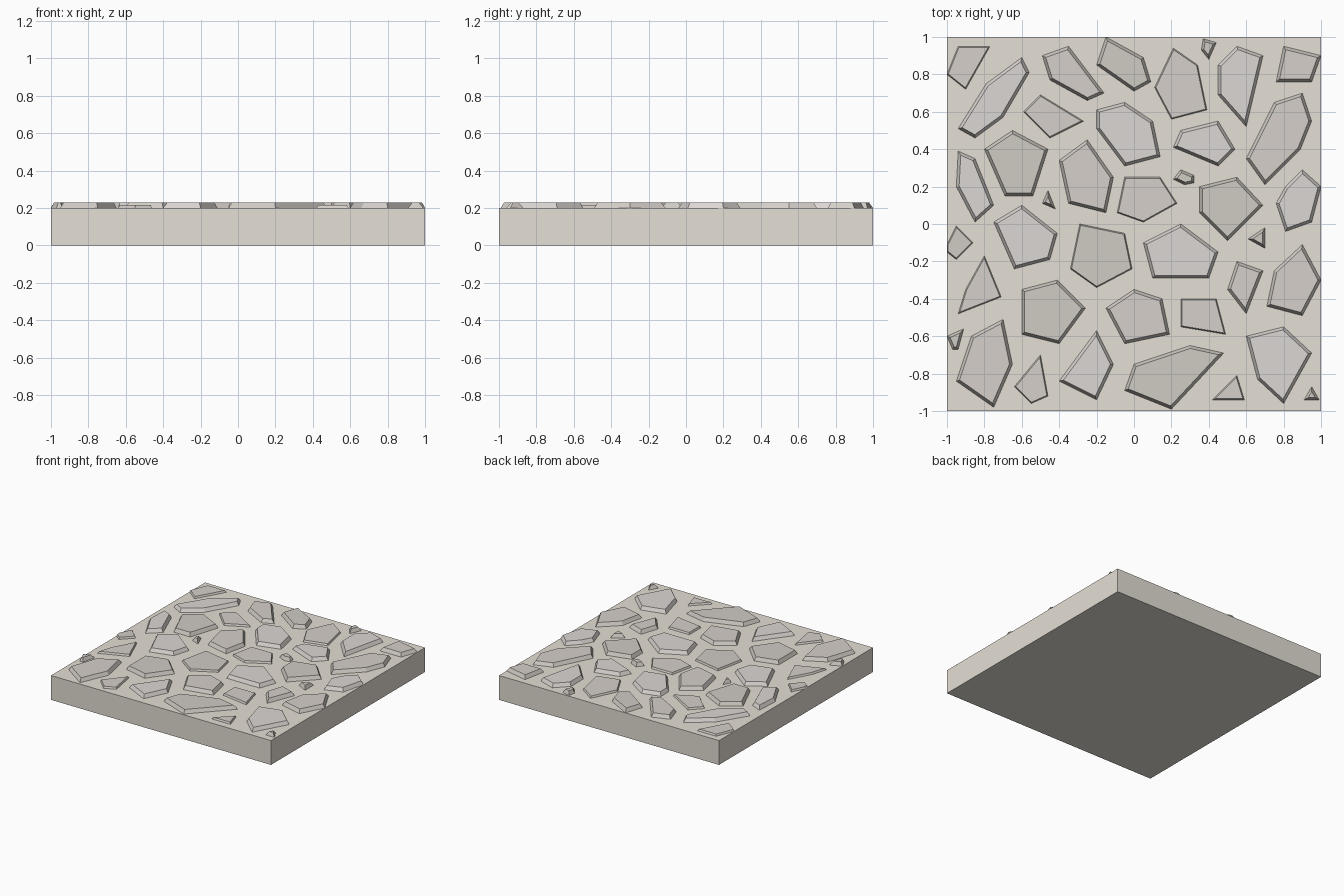
import bpy, bmesh

SLAB_TOP = 0.20


def material(name, rgb):
    m = bpy.data.materials.new(name)
    m.diffuse_color = (*rgb, 1)
    return m


MORTAR = material("mortar", (0.78, 0.74, 0.665))
LIGHT = material("light_stone", (0.715, 0.68, 0.655))
MID = material("mid_stone", (0.67, 0.63, 0.59))
DARK = material("dark_stone", (0.63, 0.595, 0.55))


def finish(name, bm, mat):
    me = bpy.data.meshes.new(name)
    bm.to_mesh(me)
    bm.free()
    me.materials.append(mat)
    ob = bpy.data.objects.new(name, me)
    bpy.context.collection.objects.link(ob)


def stone(name, mat, *outline, height=0.03, rim=0.015):
    """Flat stone: clockwise outline at slab level, sloped rim, flat top."""
    bm = bmesh.new()
    face = bm.faces.new([bm.verts.new((x, y, SLAB_TOP)) for x, y in reversed(outline)])
    bm.normal_update()
    bmesh.ops.inset_region(bm, faces=[face], thickness=rim, use_even_offset=True,
                           use_boundary=True)
    for v in face.verts:
        v.co.z = SLAB_TOP + height
    finish(name, bm, mat)


def raised(mat, *outline):
    stone("raised_stone", mat, *outline)


def low(mat, *outline):
    stone("low_stone", mat, *outline, height=0.015, rim=0.006)


def pebble(*outline):
    stone("pebble", DARK, *outline, rim=0.013)


# Mortar slab
bm = bmesh.new()
bmesh.ops.create_cube(bm, size=1)
for v in bm.verts:
    v.co = (v.co.x * 2, v.co.y * 2, (v.co.z + 0.5) * SLAB_TOP)
finish("mortar_slab", bm, MORTAR)

# Raised stones, back rows
raised(LIGHT, (-.60, .89), (-.56, .81), (-.70, .57), (-.85, .46), (-.94, .51), (-.79, .75))
raised(MID, (-.49, .90), (-.35, .95), (-.16, .70), (-.25, .66), (-.45, .77))
raised(DARK, (-.15, 1.0), (.05, .89), (.09, .76), (0, .71), (-.20, .85))
raised(LIGHT, (.55, .95), (.69, .90), (.60, .52), (.45, .69), (.45, .85))
raised(MID, (.80, .95), (1.0, .90), (.95, .76), (.76, .76))
raised(MID, (.90, .70), (.95, .55), (.89, .40), (.70, .21), (.60, .35), (.75, .65))

# Raised stones, middle rows
raised(LIGHT, (-.05, .65), (.10, .55), (.14, .36), (-.05, .31), (-.20, .51), (-.20, .61))
raised(LIGHT, (.25, .50), (.45, .55), (.54, .40), (.45, .31), (.21, .41))
raised(DARK, (-.65, .50), (-.46, .40), (-.54, .15), (-.69, .15), (-.80, .40))
raised(LIGHT, (-.94, .39), (-.85, .35), (-.75, .10), (-.85, .01), (-.95, .20))
raised(MID, (-.25, .45), (-.11, .25), (-.15, .06), (-.35, .11), (-.40, .34))
raised(DARK, (.55, .25), (.69, .10), (.50, -.09), (.35, .06), (.35, .20))
raised(LIGHT, (.90, .29), (1.0, .20), (.95, .01), (.81, -.04), (.76, .11), (.81, .20))
raised(LIGHT, (-.60, .10), (-.41, -.05), (-.45, -.19), (-.64, -.24), (-.75, .01))
raised(LIGHT, (.25, 0), (.45, -.15), (.40, -.29), (.10, -.29), (.05, -.10))

# Raised stones, front rows
raised(MID, (.55, -.20), (.69, -.25), (.60, -.48), (.50, -.35))
raised(MID, (.90, -.11), (1.0, -.30), (.90, -.49), (.71, -.44), (.75, -.25))
raised(DARK, (-.41, -.30), (-.26, -.45), (-.40, -.64), (-.60, -.59), (-.60, -.35))
raised(MID, (0, -.35), (.15, -.40), (.19, -.59), (-.05, -.64), (-.15, -.45))
raised(MID, (-.70, -.51), (-.65, -.75), (-.75, -.98), (-.95, -.84), (-.87, -.60))
raised(LIGHT, (-.20, -.57), (-.11, -.75), (-.20, -.94), (-.40, -.84))
raised(DARK, (.30, -.65), (.48, -.69), (.20, -.99), (-.05, -.89), (0, -.75))
raised(LIGHT, (.80, -.55), (.95, -.69), (.80, -.96), (.66, -.83), (.60, -.60))

# Low, thinner stones
low(MID, (-.94, .95), (-.77, .95), (-.90, .72), (-1.0, .80))
low(MID, (.21, .94), (.34, .85), (.39, .61), (.20, .56), (.11, .73))
low(MID, (-.50, .69), (-.27, .55), (-.45, .46), (-.59, .60))
low(MID, (-.05, .25), (.14, .25), (.23, .11), (.05, .01), (-.09, .06))
low(DARK, (-.29, 0), (-.05, -.05), (-.01, -.24), (-.20, -.34), (-.34, -.24))
low(MID, (-.80, -.17), (-.71, -.39), (-.94, -.48), (-.90, -.35))
low(MID, (.25, -.40), (.44, -.40), (.49, -.59), (.25, -.55))
low(MID, (-.50, -.70), (-.46, -.92), (-.55, -.96), (-.64, -.87))
low(MID, (.55, -.81), (.59, -.94), (.42, -.94))
low(DARK, (-.95, -.01), (-.86, -.10), (-.95, -.19), (-1.0, -.15), (-1.0, -.11))

# Pebbles
pebble((.37, .99), (.44, .97), (.40, .88), (.36, .93))
pebble((-.46, .18), (-.42, .08), (-.49, .11))
pebble((.25, .29), (.32, .26), (.32, .22), (.27, .21), (.21, .24))
pebble((.70, -.02), (.70, -.13), (.61, -.08))
pebble((-1.0, -.60), (-.91, -.56), (-.94, -.67), (-.97, -.67))
pebble((.95, -.87), (.99, -.94), (.91, -.94))
